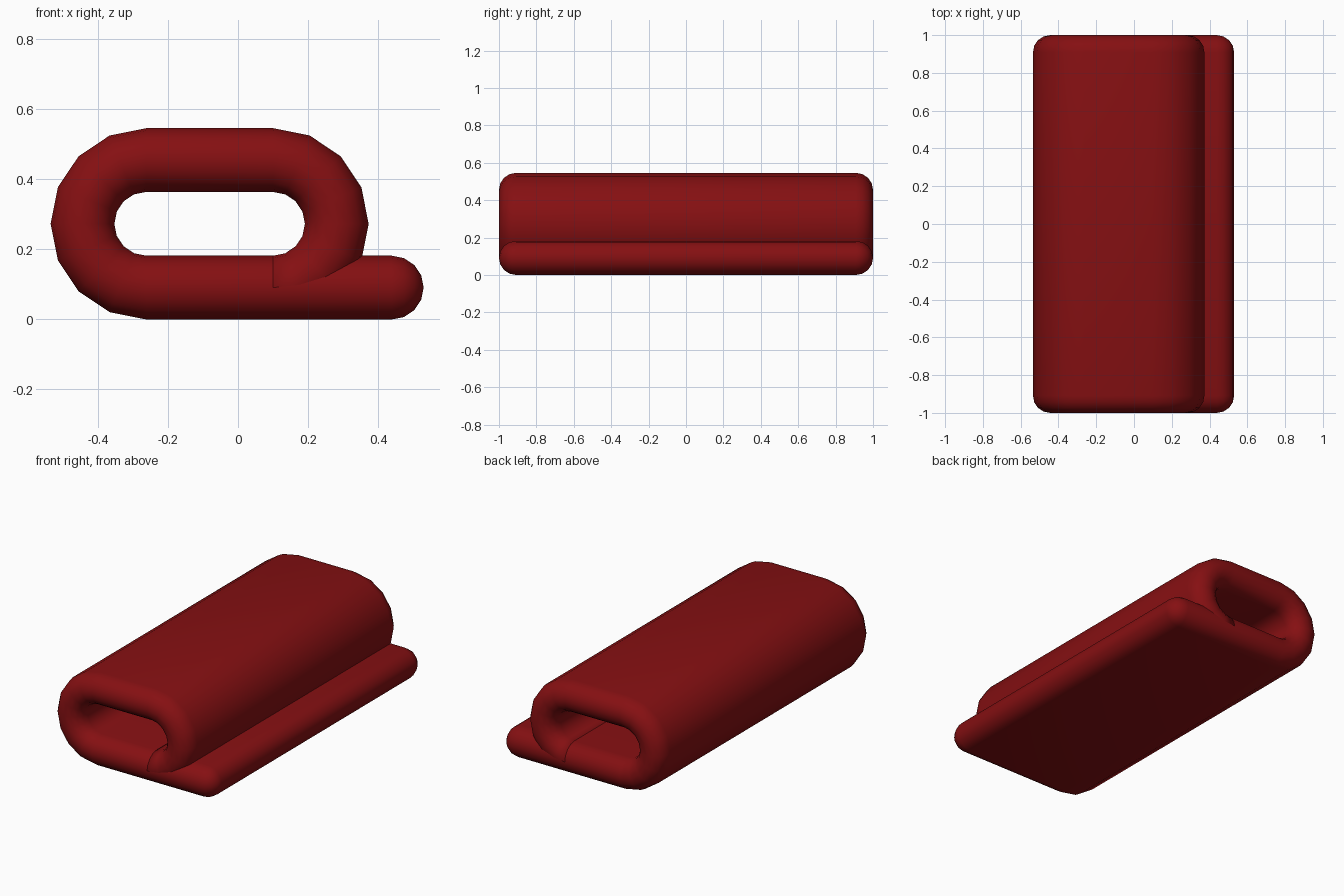
import bpy, bmesh
from math import sin, cos, pi
from mathutils import Vector

if "Cube" in bpy.data.objects:
    bpy.data.objects.remove(bpy.data.objects["Cube"], do_unlink=True)

R = 0.091              # half thickness of the cloth
BEND = 2 * R           # centreline radius of each fold
MID = 3 * R            # height of the fold centres
LEFT, RIGHT, TIP = -0.262, 0.1, 0.439
HALF = 1 - R           # half length before the rounded edge
STEPS = 8              # segments per half circle

red = bpy.data.materials.new("dark red cloth")
red.use_nodes = True
red.diffuse_color = (0.235, 0.005, 0.006, 1)
red.node_tree.nodes["Principled BSDF"].inputs["Base Color"].default_value = red.diffuse_color


def section(bm, x, z, normal, r):
    """Ring of a long rounded strip lying along y, r thick on each side."""
    ring = []
    for side in (1, -1):
        for i in range(STEPS + 1):
            a = pi * i / STEPS
            y = side * (HALF + r * sin(a))
            n = side * r * cos(a)
            ring.append(bm.verts.new((x + normal.x * n, y, z + normal.y * n)))
    return ring


# Centreline: rounded tip, bottom layer, left fold, top layer, right fold
stations = []
for i in range(STEPS // 2 + 1):
    a = pi / 2 * (1 - i / (STEPS // 2))
    stations.append((TIP + R * sin(a), R, Vector((0, -1)), R * cos(a)))
for centre, start in ((LEFT, -pi / 2), (RIGHT, pi / 2)):
    for i in range(STEPS + 1):
        a = start - pi * i / STEPS
        out = Vector((cos(a), sin(a)))
        stations.append((centre + BEND * out.x, MID + BEND * out.y, out, R))

# Folded towel
bm = bmesh.new()
rings = [section(bm, *s) for s in stations]
for first, second in zip(rings, rings[1:]):
    for i in range(len(first)):
        j = (i + 1) % len(first)
        bm.faces.new((first[i], first[j], second[j], second[i]))
bm.faces.new(rings[-1])
bmesh.ops.remove_doubles(bm, verts=bm.verts, dist=0.0001)
bmesh.ops.recalc_face_normals(bm, faces=bm.faces)
for face in bm.faces:
    face.smooth = True

mesh = bpy.data.meshes.new("folded_towel")
bm.to_mesh(mesh)
bm.free()
mesh.materials.append(red)
towel = bpy.data.objects.new("folded_towel", mesh)
bpy.context.collection.objects.link(towel)
